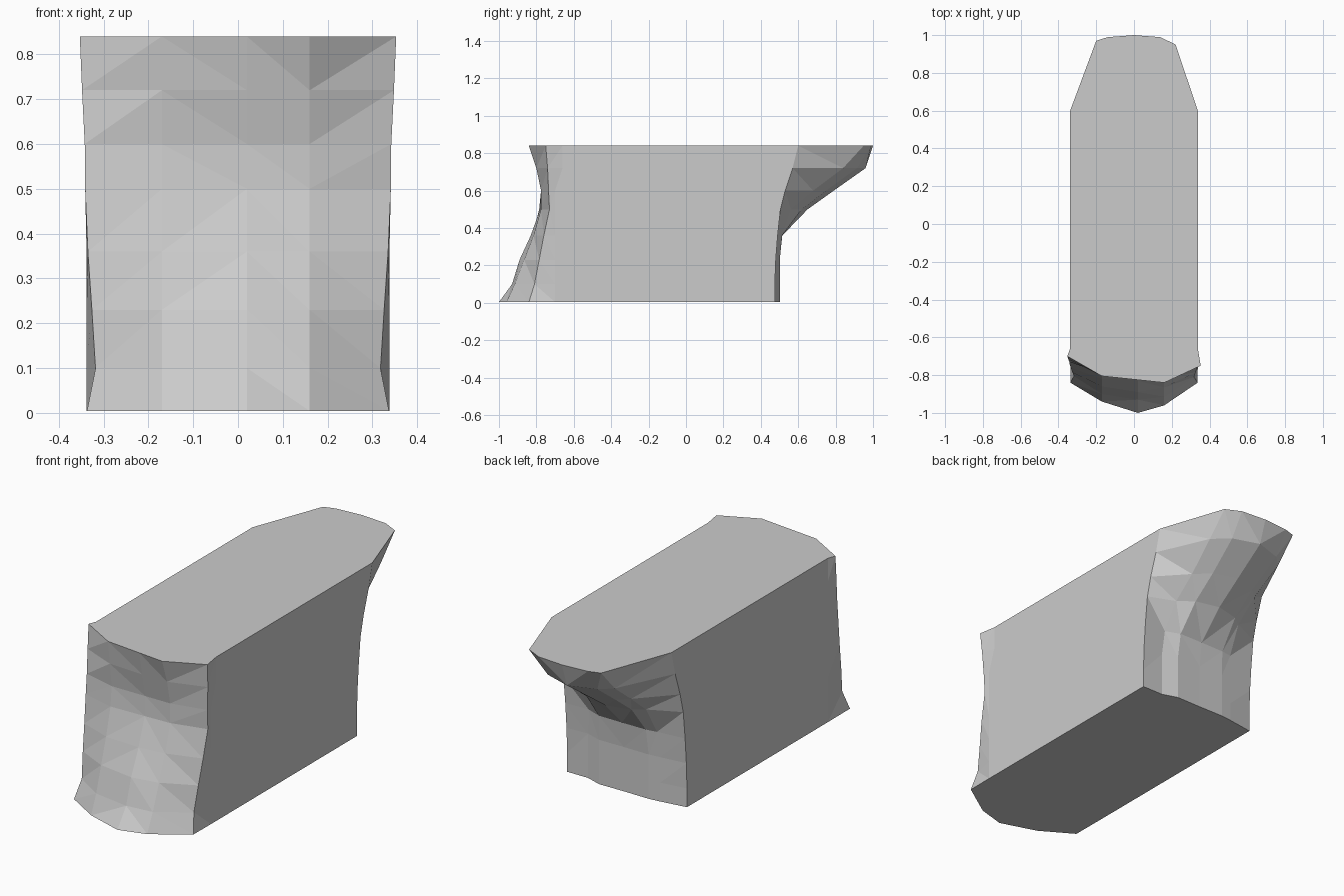
import bpy, bmesh

# Front face: five y depths per level, from left to right, plus corner half-width
# Columns: z, half-width at front corner, y at five columns
FRONT = [
    (0.004, 0.337, -0.84, -0.94, -1.00, -0.96, -0.84),
    (0.10, 0.318, -0.805, -0.90, -0.93, -0.915, -0.81),
    (0.23, 0.326, -0.785, -0.86, -0.89, -0.865, -0.785),
    (0.36, 0.335, -0.76, -0.82, -0.83, -0.815, -0.76),
    (0.50, 0.341, -0.74, -0.785, -0.78, -0.775, -0.73),
    (0.60, 0.342, -0.73, -0.775, -0.775, -0.775, -0.735),
    (0.72, 0.348, -0.715, -0.79, -0.80, -0.80, -0.74),
    (0.84, 0.353, -0.70, -0.805, -0.825, -0.84, -0.75),
]
FRONT_X = (-0.17, 0.02, 0.16)

# Back face and overhang: side y, shoulder half-width, shoulder y, centre y
BACK = [
    (0.475, 0.20, 0.495, 0.50),
    (0.475, 0.20, 0.495, 0.50),
    (0.48, 0.20, 0.495, 0.50),
    (0.49, 0.19, 0.505, 0.515),
    (0.505, 0.18, 0.58, 0.65),
    (0.53, 0.18, 0.70, 0.79),
    (0.57, 0.20, 0.86, 0.96),
    (0.60, 0.20, 0.97, 1.00),
]
SIDE = 0.338


def section(front, back):
    z, w, *fy = front
    side_y, sx, sy, cy = back
    xs = (-w, *FRONT_X, w)
    pts = list(zip(xs, fy))
    pts += [(SIDE, -0.70 if z < 0.7 else -0.66), (SIDE, side_y)]
    pts += [(sx + 0.02, sy - 0.02), (sx * 0.7, (sy + cy) / 2 + 0.004), (0, cy)]
    pts += [(-sx * 0.7, (sy + cy) / 2 + 0.004), (-sx, sy)]
    pts += [(-SIDE, side_y), (-SIDE, -0.66)]
    return [(x, y, z) for x, y in pts]


# Faceted block lofted through the horizontal sections
bm = bmesh.new()
rings = [[bm.verts.new(p) for p in section(f, b)] for f, b in zip(FRONT, BACK)]
n = len(rings[0])
for low, high in zip(rings, rings[1:]):
    for i in range(n):
        j = (i + 1) % n
        bm.faces.new((low[i], low[j], high[j], high[i]))

# Flat top and base
bm.faces.new(rings[-1])
bm.faces.new(rings[0][::-1])
bmesh.ops.triangulate(bm, faces=bm.faces[:])
bmesh.ops.recalc_face_normals(bm, faces=bm.faces[:])

mesh = bpy.data.meshes.new("overhanging_block")
bm.to_mesh(mesh)
bm.free()
block = bpy.data.objects.new("overhanging_block", mesh)
bpy.context.collection.objects.link(block)
